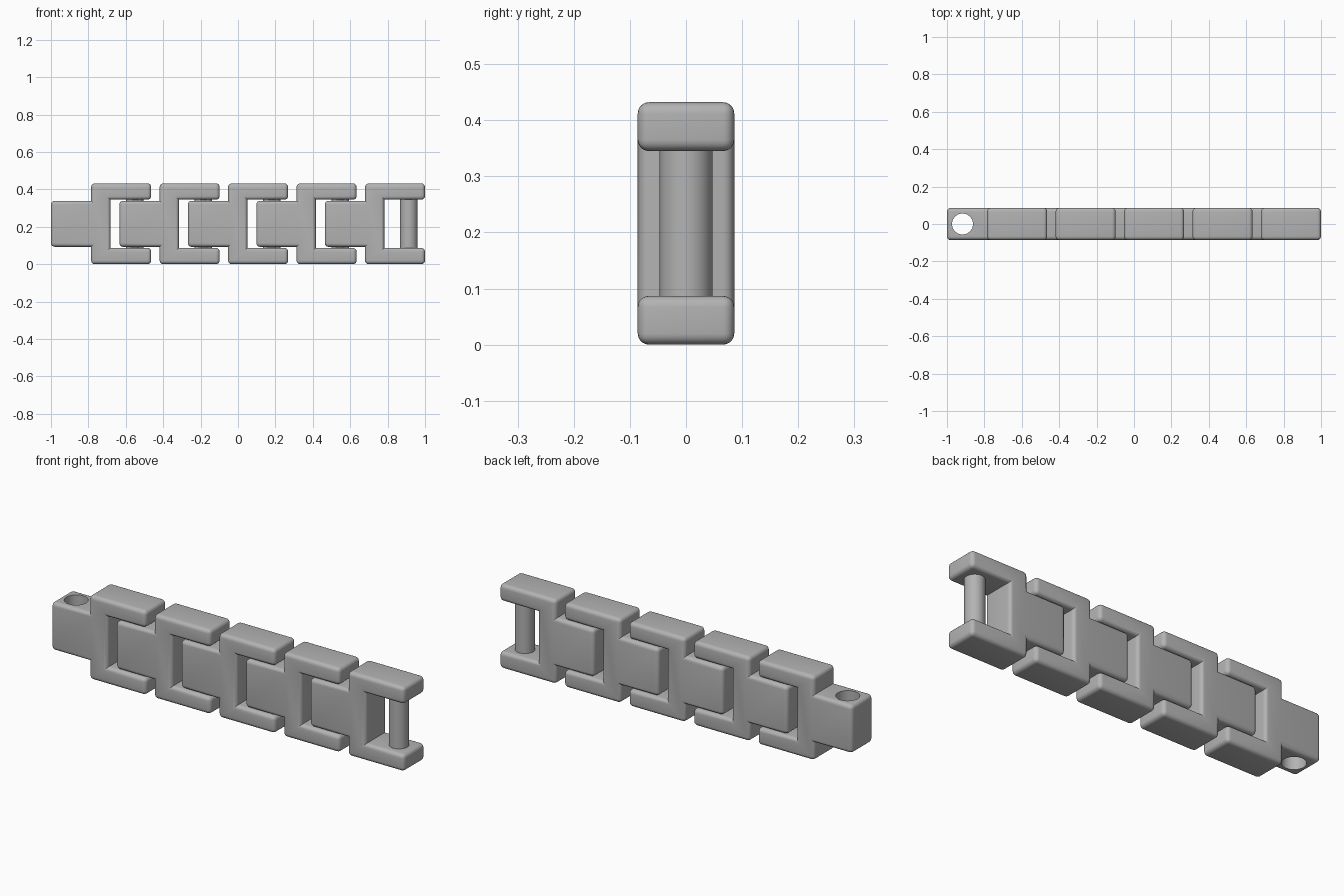
import bpy, bmesh, math

cube = bpy.data.objects.get("Cube")
if cube:
    bpy.data.objects.remove(cube, do_unlink=True)

LINKS = 5
PITCH = 0.366
LENGTH = 2 - PITCH * (LINKS - 1)
HEIGHT = 0.432
HALF_DEPTH = 0.086
HOLE_X = 0.083

steel = bpy.data.materials.new("steel grey")
steel.use_nodes = True
grey = (0.45, 0.45, 0.45, 1)
steel.diffuse_color = grey
steel.node_tree.nodes["Principled BSDF"].inputs["Base Color"].default_value = grey


def add_object(name, mesh, x=0):
    obj = bpy.data.objects.new(name, mesh)
    obj.location.x = x
    bpy.context.collection.objects.link(obj)
    return obj


def smooth(obj):
    bpy.ops.object.select_all(action='DESELECT')
    obj.select_set(True)
    bpy.context.view_layer.objects.active = obj
    bpy.ops.object.shade_smooth_by_angle(angle=math.radians(30))


def cylinder_mesh(name, radius, depth):
    bm = bmesh.new()
    bmesh.ops.create_cone(bm, cap_ends=True, segments=48, radius1=radius,
                          radius2=radius, depth=depth)
    mesh = bpy.data.meshes.new(name)
    bm.to_mesh(mesh)
    bm.free()
    mesh.materials.append(steel)
    return mesh


# Link outline: tongue on the left, body, two arms on the right
half = HEIGHT / 2
lower = [(0, -0.123), (0.215, -0.123), (0.215, -half), (LENGTH, -half),
         (LENGTH, -0.129), (0.318, -0.129)]
outline = lower + [(x, -z) for x, z in reversed(lower)]

bm = bmesh.new()
face = bm.faces.new([bm.verts.new((x, -HALF_DEPTH, z + half)) for x, z in outline])
new = bmesh.ops.extrude_face_region(bm, geom=[face])["geom"]
bmesh.ops.translate(bm, vec=(0, 2 * HALF_DEPTH, 0),
                    verts=[g for g in new if isinstance(g, bmesh.types.BMVert)])
bmesh.ops.recalc_face_normals(bm, faces=bm.faces)

# Round every outward edge, leaving inner corners crisp
outer = [e for e in bm.edges if e.is_convex]
bmesh.ops.bevel(bm, geom=outer, offset=0.02, offset_type='OFFSET', segments=5,
                profile=0.5, affect='EDGES', clamp_overlap=True)
link_mesh = bpy.data.meshes.new("link_blank")
bm.to_mesh(link_mesh)
bm.free()
link_mesh.materials.append(steel)

# Drill the pin hole through the tongue
blank = add_object("link_blank", link_mesh)
cutter = add_object("hole_cutter", cylinder_mesh("hole_cutter", 0.056, 1), HOLE_X)
cutter.hide_render = True
drill = blank.modifiers.new("pin hole", 'BOOLEAN')
drill.operation = 'DIFFERENCE'
drill.solver = 'EXACT'
drill.object = cutter
bpy.context.view_layer.update()
graph = bpy.context.evaluated_depsgraph_get()
drilled = bpy.data.meshes.new_from_object(blank.evaluated_get(graph))
drilled.name = "chain_link"
bpy.data.objects.remove(blank, do_unlink=True)
bpy.data.objects.remove(cutter, do_unlink=True)

# Chain of links, each with a pin between its arms
pin_mesh = cylinder_mesh("pin", 0.047, HEIGHT - 0.1)
for i in range(LINKS):
    x = -1 + PITCH * i
    link = add_object(f"chain_link_{i + 1}", drilled, x)
    pin = add_object(f"pin_{i + 1}", pin_mesh, x + PITCH + HOLE_X)
    pin.location.z = half
    if i == 0:
        smooth(link)
        smooth(pin)
